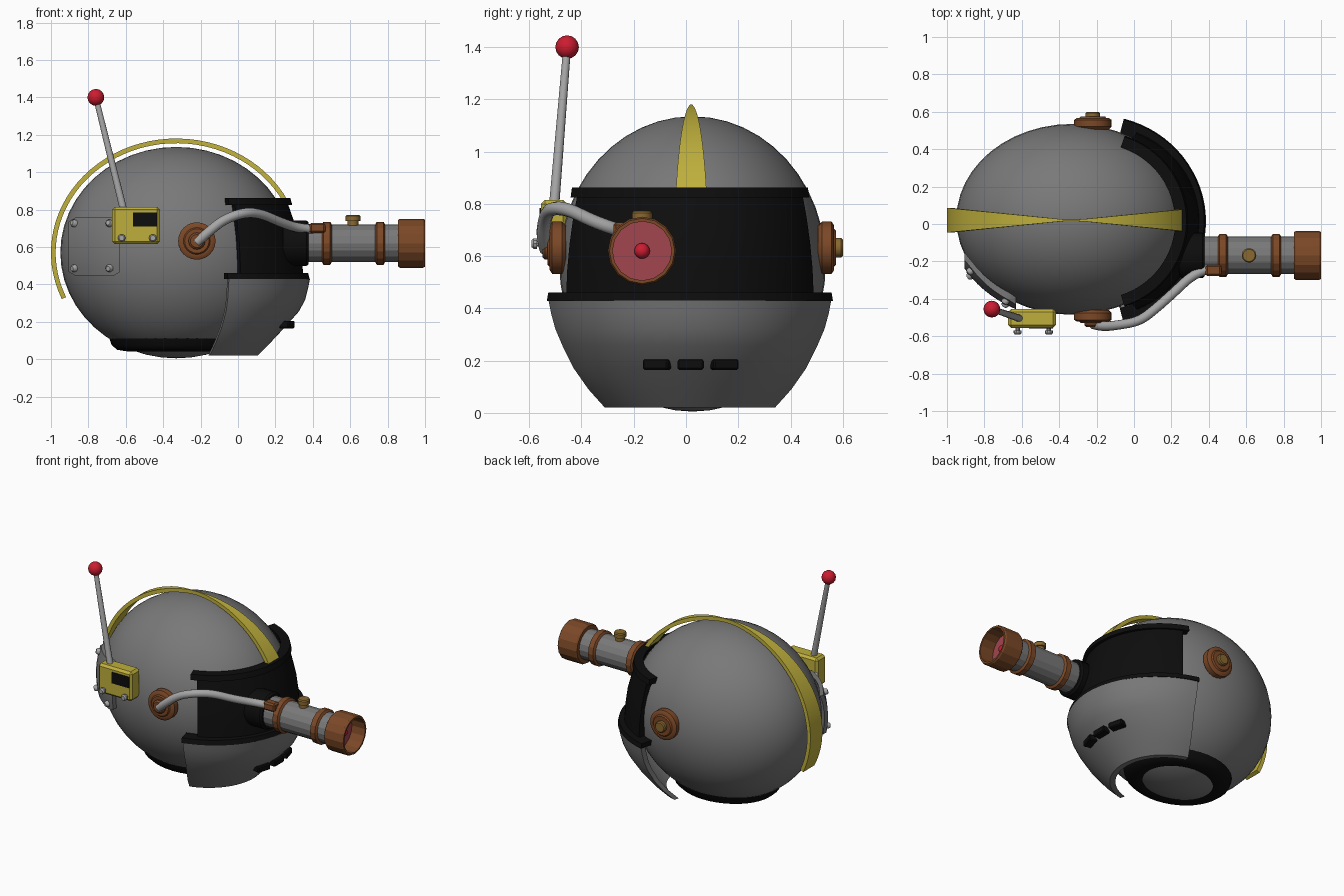
import bpy, bmesh, math
from mathutils import Vector, Matrix

if "Cube" in bpy.data.objects:
    bpy.data.objects.remove(bpy.data.objects["Cube"])


def material(name, r, g, b):
    m = bpy.data.materials.new(name)
    m.diffuse_color = (r, g, b, 1)
    m.use_nodes = True
    m.node_tree.nodes["Principled BSDF"].inputs["Base Color"].default_value = m.diffuse_color
    return m


GREY = material("shell grey", .19, .19, .19)
LIGHT = material("light metal", .38, .38, .38)
YELLOW = material("yellow", .52, .43, .045)
BROWN = material("copper brown", .2, .065, .02)
OCHRE = material("dark brass", .25, .14, .03)
RED = material("red", .6, .012, .03)
LENS = material("pink lens", .36, .06, .075)
BLACK = material("black", .004, .004, .004)

C = Vector((-.33, .025, .57))      # helmet centre
R = Vector((.62, .51, .565))       # helmet radii


def finish(name, bm, mat, angle=35):
    bmesh.ops.recalc_face_normals(bm, faces=bm.faces[:])
    me = bpy.data.meshes.new(name)
    bm.to_mesh(me)
    bm.free()
    me.materials.append(mat)
    ob = bpy.data.objects.new(name, me)
    bpy.context.collection.objects.link(ob)
    if angle:
        bpy.ops.object.select_all(action='DESELECT')
        ob.select_set(True)
        bpy.context.view_layer.objects.active = ob
        bpy.ops.object.shade_smooth_by_angle(angle=math.radians(angle))
    return ob


def skin(bm, rings, loop=False):
    """Join rings of equal length with quads, optionally closing end to start."""
    vs = [[bm.verts.new(p) for p in ring] for ring in rings]
    n = len(vs[0])
    for a, b in zip(vs, vs[1:] + vs[:1] if loop else vs[1:]):
        for i in range(n):
            j = (i + 1) % n
            bm.faces.new((a[i], a[j], b[j], b[i]))
    return vs


def lathe(name, profile, mat, loc, axis=(0, 0, 1), seg=16, loop=False, yscale=1, angle=35):
    """Turn (radius, height) points around an axis."""
    bm = bmesh.new()
    rings = [[(r * math.cos(k * math.tau / seg), r * yscale * math.sin(k * math.tau / seg), h)
              for k in range(seg)] for r, h in profile]
    vs = skin(bm, rings, loop)
    if not loop:
        bm.faces.new(vs[0])
        bm.faces.new(vs[-1])
    rot = Vector(axis).to_track_quat('Z', 'Y').to_matrix().to_4x4()
    bm.transform(Matrix.Translation(loc) @ rot)
    return finish(name, bm, mat, angle)


def ball(name, loc, radii, mat, u=16, v=8):
    bm = bmesh.new()
    bmesh.ops.create_uvsphere(bm, u_segments=u, v_segments=v, radius=1)
    bm.transform(Matrix.Translation(loc) @ Matrix.Diagonal((*radii, 1)))
    return finish(name, bm, mat, 60)


def box(name, loc, size, mat, bevel=0, turn=0):
    bm = bmesh.new()
    bmesh.ops.create_cube(bm, size=1)
    bmesh.ops.scale(bm, vec=size, verts=bm.verts)
    if bevel:
        bmesh.ops.bevel(bm, geom=bm.edges[:], offset=bevel, segments=1, affect='EDGES')
    bm.transform(Matrix.Translation(loc) @ Matrix.Rotation(turn, 4, 'Z'))
    return finish(name, bm, mat, 0)


def face_shell(name, rows, thick, half_angle, mat, n=32):
    """Curved wall around the face; rows are (z, centre x, radius x, radius y)."""
    bm = bmesh.new()
    ts = [math.radians(half_angle) * (2 * i / n - 1) for i in range(n + 1)]
    rings = []
    for z, c, rx, ry in rows:
        outer = [(c + rx * math.cos(t), .015 + ry * math.sin(t), z) for t in ts]
        inner = [(c + (rx - thick) * math.cos(t), .015 + (ry - thick) * math.sin(t), z)
                 for t in reversed(ts)]
        rings.append(outer + inner)
    vs = skin(bm, rings)
    for ring in (vs[0], vs[-1]):
        for i in range(n):
            bm.faces.new((ring[i], ring[i + 1], ring[-2 - i], ring[-1 - i]))
    return finish(name, bm, mat)


# Helmet shell and neck ring
ball("helmet", C, R, GREY, 48, 24)
lathe("neck_ring", [(.365, .13), (.345, .075), (.315, .05), (.25, .04), (.21, .055), (.3, .14)],
      BLACK, (C.x, C.y, 0), seg=40, loop=True, yscale=.83)

# Crest: band that narrows to a point at the crown
bm = bmesh.new()
rings = []
for k in range(41):
    a = math.radians(27 + k * (204 - 27) / 40)
    w = max(.004, min(.1 * abs(.66 * math.cos(a)), .065))
    rings.append([(C.x + (.67 - d) * math.cos(a), .02 + s * w, C.z + (.61 - d) * math.sin(a))
                  for d, s in ((0, -1), (0, 1), (.025, 1), (.025, -1))])
vs = skin(bm, rings)
bm.faces.new(vs[0])
bm.faces.new(vs[-1])
finish("crest", bm, YELLOW)

# Visor with rims, and jaw guard
face_shell("visor", [(.44, -.2, .55, .515), (.55, -.2, .54, .51), (.65, -.2, .525, .5),
                     (.75, -.2, .495, .485), (.85, -.2, .46, .465)], .04, 67, BLACK)
face_shell("visor_top_rim", [(.825, -.2, .49, .48), (.862, -.2, .48, .475)], .06, 72, BLACK)
face_shell("visor_lower_rim", [(.428, -.2, .583, .566), (.46, -.2, .575, .56)], .08, 75.5, BLACK)
face_shell("jaw_guard", [(.43, -.2, .585, .56), (.38, -.2, .575, .55), (.32, -.2, .56, .533),
                         (.257, -.2, .527, .505), (.17, -.205, .455, .46),
                         (.09, -.22, .395, .402), (.02, -.24, .347, .337)], .035, 75, GREY)
for t in (-.275, 0, .275):
    box("mouth_slot", (-.2 + .475 * math.cos(t), .018 + .475 * math.sin(t), .185),
        (.055, .1, .04), BLACK, .006, t)

# Ear discs on both sides
DISC = [(.085, -.04), (.1, -.025), (.1, .012), (.085, .022), (.072, .022), (.065, .03)]
lathe("front_ear_disc", DISC, BROWN, (-.22, -.5, .632), (0, -1, 0), 24)
lathe("front_ear_hub", [(.045, 0), (.045, .02), (.035, .03)], BROWN, (-.22, -.52, .632), (0, -1, 0))
lathe("back_ear_disc", DISC, BROWN, (-.22, .545, .632), (0, 1, 0), 24)
lathe("back_ear_knob", [(.038, 0), (.038, .023), (.032, .03)], OCHRE,
      (-.22, .57, .632), (0, 1, 0), 12)

# Hose from the ear to the scope
cu = bpy.data.curves.new("hose", 'CURVE')
cu.dimensions = '3D'
cu.bevel_depth = .026
cu.bevel_resolution = 3
cu.use_fill_caps = True
sp = cu.splines.new('NURBS')
path = [(-.22, -.535, .625), (-.17, -.55, .67), (-.08, -.54, .745), (.03, -.52, .785),
        (.12, -.45, .78), (.22, -.36, .735), (.32, -.265, .7), (.4, -.24, .695)]
sp.points.add(len(path) - 1)
for p, q in zip(sp.points, path):
    p.co = (*q, 1)
sp.order_u = 3
sp.use_endpoint_u = True
sp.resolution_u = 5
cu.materials.append(LIGHT)
hose = bpy.data.objects.new("hose", cu)
bpy.context.collection.objects.link(hose)
bpy.ops.object.select_all(action='DESELECT')
hose.select_set(True)
bpy.context.view_layer.objects.active = hose
bpy.ops.object.convert(target='MESH')
bpy.ops.object.shade_smooth_by_angle(angle=math.radians(50))

# Scope: mount, tube, rings, hollow eyepiece, lens
S = (0, -.168, .62)
X = (1, 0, 0)
lathe("scope_mount", [(.11, .24), (.122, .26), (.122, .365), (.112, .378)], BLACK, S, X, 20)
lathe("scope_tube", [(.1, .37), (.1, .88)], GREY, S, X, 16, angle=15)
for x in (.475, .76):
    lathe("scope_ring", [(.1, x - .027), (.115, x - .018), (.115, x + .018), (.1, x + .027)],
          BROWN, S, X, 16, angle=15)
lathe("eyepiece", [(.095, .855), (.124, .855), (.131, .865), (.131, .99), (.125, 1.0),
                   (.113, 1.0), (.113, .89), (.095, .885)], BROWN, S, X, 16, loop=True, angle=15)
lathe("lens", [(.114, .88), (.114, .9)], LENS, S, X, 16)
ball("lens_bead", (.91, S[1], S[2]), (.03, .03, .03), RED, 12, 8)
lathe("scope_knob", [(.03, .09), (.03, .118), (.039, .12), (.039, .145), (.033, .152)],
      OCHRE, (.615, S[1], S[2]), seg=12)
box("hose_socket", (.425, -.248, .702), (.085, .06, .055), BROWN, .01)

# Control box with screen, bolts and antenna
box("control_box", (-.545, -.505, .715), (.255, .1, .2), YELLOW, .015)
box("box_screen", (-.4975, -.556, .747), (.13, .008, .075), BLACK)
for x in (-.622, -.455):
    lathe("box_bolt", [(.012, 0), (.012, .02), (.021, .02), (.021, .033), (.014, .042)],
          LIGHT, (x, -.55, .648), (0, -1, 0), 10)
foot, tip = Vector((-.61, -.505, .79)), Vector((-.76, -.455, 1.4))
lathe("antenna_rod", [(.02, 0), (.015, (tip - foot).length)], LIGHT, foot, tip - foot, 12)
ball("antenna_ball", tip, (.045, .045, .045), RED)


# Riveted side panel following the helmet curve
def on_panel(x, z, d=0):
    k = 1 - ((x - C.x) / .66) ** 2 - ((z - C.z) / .6) ** 2
    return Vector((x, C.y - .54 * math.sqrt(max(k, .01)) + d, z))


bm = bmesh.new()
rings = []
for i in range(9):
    x = -.905 + .275 * i / 8
    trim = .02 if i in (0, 8) else 0
    zs = [.447 + trim + (.31 - 2 * trim) * j / 8 for j in range(9)]
    rings.append([on_panel(x, z) for z in zs] + [on_panel(x, z, .04) for z in reversed(zs)])
vs = skin(bm, rings)
for ring in (vs[0], vs[-1]):
    for j in range(8):
        bm.faces.new((ring[j], ring[j + 1], ring[16 - j], ring[17 - j]))
finish("side_panel", bm, GREY)
for x in (-.872, -.685):
    for z in (.487, .725):
        p = on_panel(x, z)
        n = Vector(((x - C.x) / .66 ** 2, (p.y - C.y) / .54 ** 2, (z - C.z) / .6 ** 2)).normalized()
        lathe("panel_rivet", [(.02, -.01), (.02, .012), (.013, .022)], LIGHT, p, n, 10)
